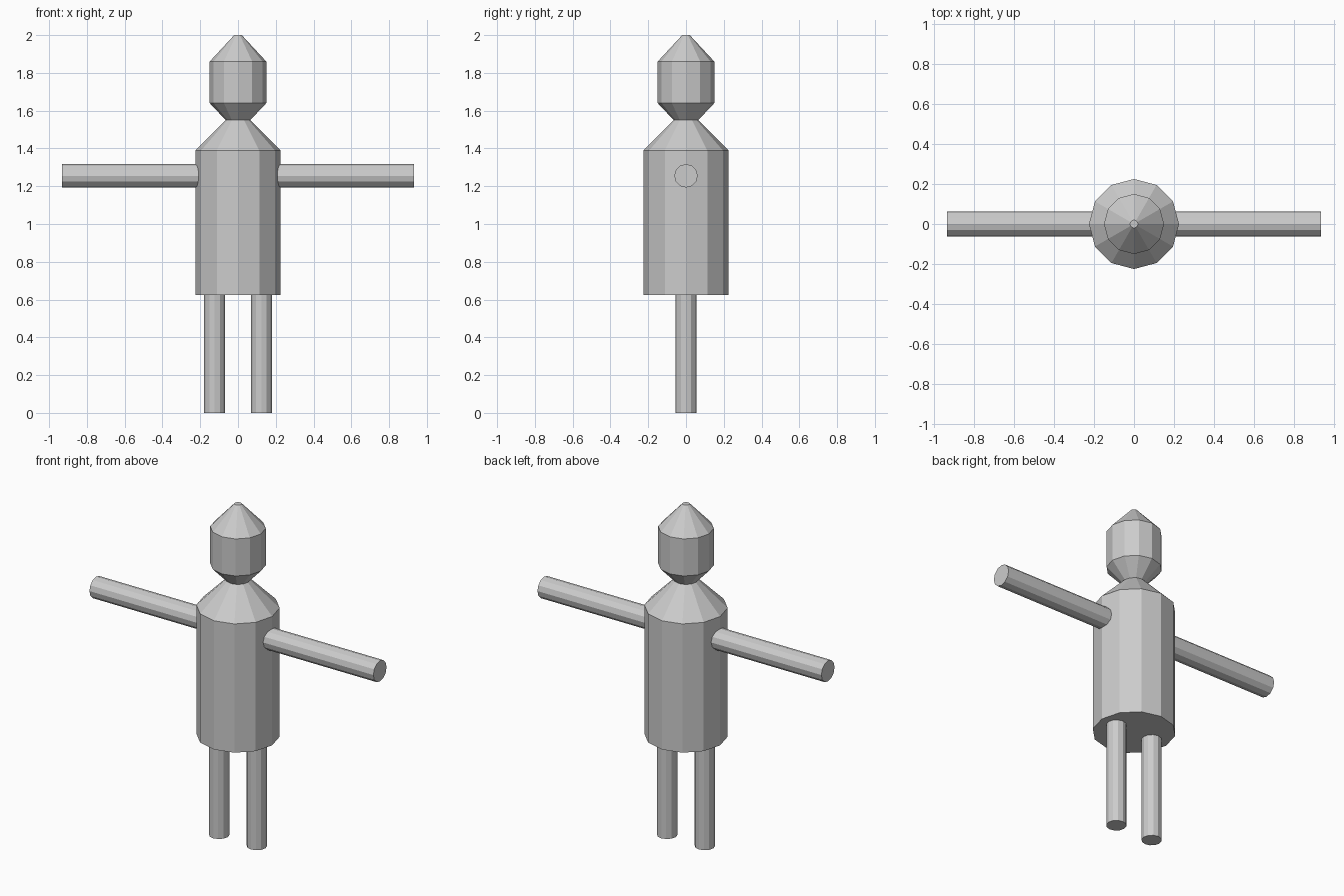
import bpy, bmesh
from math import cos, sin, pi
from mathutils import Matrix

if "Cube" in bpy.data.objects:
    bpy.data.objects.remove(bpy.data.objects["Cube"])

SIDES = 12


def lathe(name, profile, cap_bottom=True, cap_top=True, matrix=Matrix()):
    """Flat-shaded 12-sided turned form from (radius, height) pairs."""
    bm = bmesh.new()
    rings = [[bm.verts.new((r * cos(2 * pi * i / SIDES), r * sin(2 * pi * i / SIDES), z))
              for i in range(SIDES)] for r, z in profile]
    for low, high in zip(rings, rings[1:]):
        for i in range(SIDES):
            j = (i + 1) % SIDES
            bm.faces.new((low[i], low[j], high[j], high[i]))
    if cap_bottom:
        bm.faces.new(rings[0][::-1])
    if cap_top:
        bm.faces.new(rings[-1])
    bm.transform(matrix)
    mesh = bpy.data.meshes.new(name)
    bm.to_mesh(mesh)
    bm.free()
    obj = bpy.data.objects.new(name, mesh)
    bpy.context.collection.objects.link(obj)
    return obj


# Torso with sloping shoulders, open where the head joins at the neck
lathe("torso", [(0.225, 0.625), (0.225, 1.39), (0.065, 1.55)], cap_top=False)

# Head with tapered chin and pointed crown
lathe("head", [(0.065, 1.55), (0.15, 1.64), (0.15, 1.86), (0.02, 2.0)], cap_bottom=False)

for side, label in ((-1, "left"), (1, "right")):
    # Arm: rod pointing straight out sideways from inside the torso
    lathe(f"{label}_arm", [(0.062, 0.19), (0.062, 0.933)],
          matrix=Matrix.Translation((0, 0, 1.255)) @ Matrix.Rotation(side * pi / 2, 4, 'Y'))
    # Leg: straight post under the torso
    lathe(f"{label}_leg", [(0.055, 0.0), (0.055, 0.64)],
          matrix=Matrix.Translation((side * 0.124, 0, 0)))
